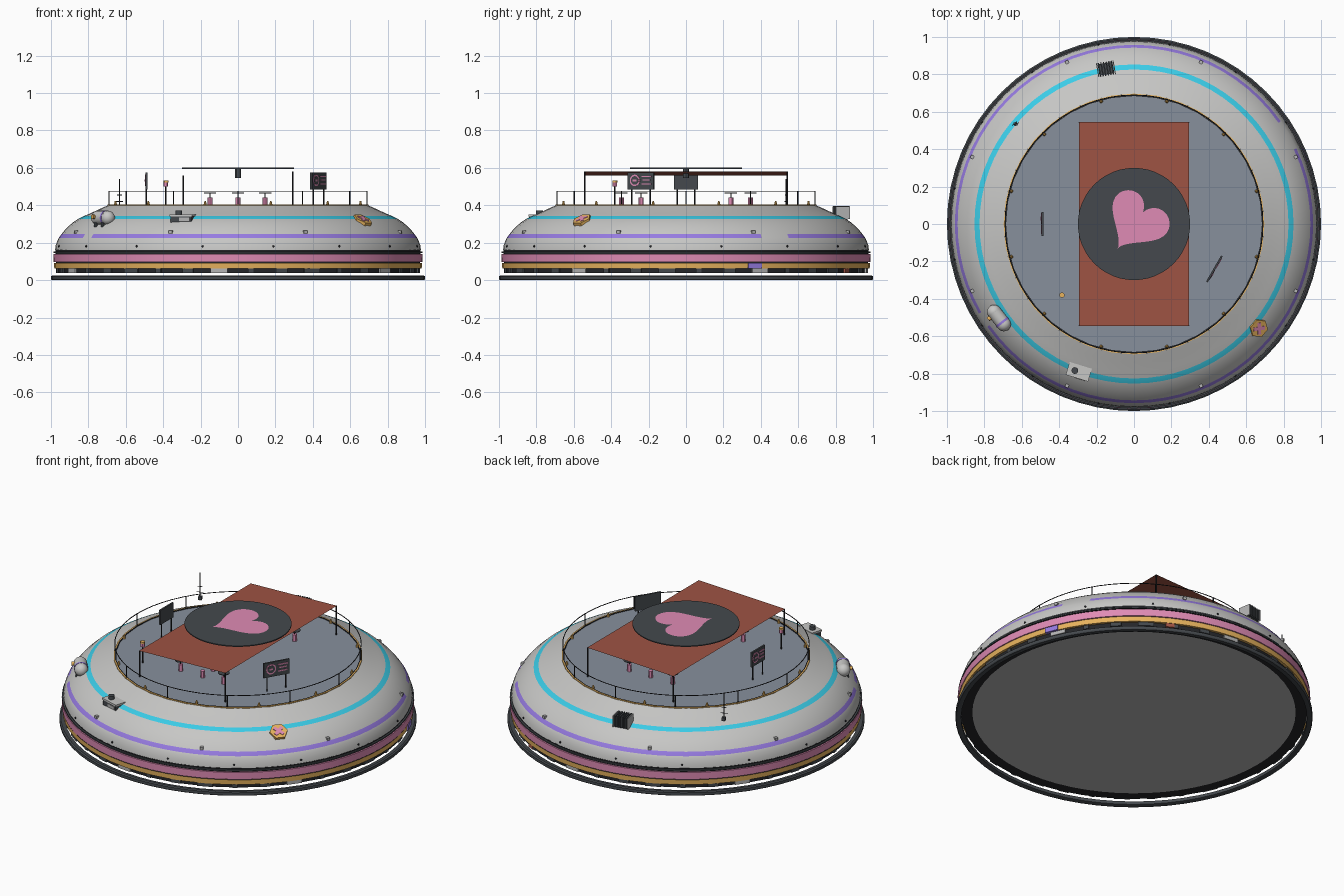
import bpy, bmesh
from math import sin, cos, radians, tau
from mathutils import Matrix, Vector

cube = bpy.data.objects.get("Cube")
if cube:
    bpy.data.objects.remove(cube)

COLOURS = {
    "hull_grey": (0.57, 0.57, 0.56), "deck_blue_grey": (0.245, 0.28, 0.335),
    "rust_red": (0.34, 0.087, 0.057), "slate": (0.058, 0.066, 0.074),
    "pink": (0.74, 0.26, 0.46), "cyan": (0.045, 0.62, 0.82),
    "purple": (0.31, 0.2, 0.76), "amber": (0.8, 0.45, 0.11),
    "near_black": (0.018, 0.019, 0.022), "light_grey": (0.46, 0.46, 0.46)}
MATS = []
HULL, DECK, RUST, SLATE, PINK, CYAN, PURPLE, AMBER, BLACK, GREY = range(len(COLOURS))
for name, rgb in COLOURS.items():
    m = bpy.data.materials.new(name)
    m.use_nodes = True
    m.diffuse_color = (*rgb, 1)
    m.node_tree.nodes["Principled BSDF"].inputs["Base Color"].default_value = (*rgb, 1)
    MATS.append(m)


class Part:
    """Collects coloured primitives into one object, placed by a base matrix."""

    def __init__(self, name, base=None):
        self.name, self.bm = name, bmesh.new()
        self.base = base or Matrix()

    def paint(self, verts, mat):
        for f in {f for v in verts for f in v.link_faces}:
            f.material_index = mat

    def box(self, mat, at, size, turn=0):
        mx = self.base @ Matrix.Translation(at) @ Matrix.Rotation(turn, 4, 'Z') @ Matrix.Diagonal((*size, 1))
        self.paint(bmesh.ops.create_cube(self.bm, size=1, matrix=mx)["verts"], mat)

    def rod(self, mat, a, b, r, r2=None, n=12):
        a, b = Vector(a), Vector(b)
        d = b - a
        mx = self.base @ Matrix.Translation((a + b) / 2) @ d.to_track_quat('Z', 'Y').to_matrix().to_4x4()
        self.paint(bmesh.ops.create_cone(self.bm, cap_ends=True, segments=n, radius1=r,
                   radius2=r if r2 is None else r2, depth=d.length, matrix=mx)["verts"], mat)

    def ball(self, mat, at, r):
        mx = self.base @ Matrix.Translation(at)
        self.paint(bmesh.ops.create_uvsphere(self.bm, u_segments=20, v_segments=12,
                   radius=r, matrix=mx)["verts"], mat)

    def lathe(self, profile, mats, n=64, closed=False, caps=(None, None)):
        rings = [[self.bm.verts.new((r * cos(tau * i / n), r * sin(tau * i / n), z))
                  for i in range(n)] for r, z in profile]
        pairs = list(zip(rings, rings[1:] + (rings[:1] if closed else [])))
        for k, (lo, hi) in enumerate(pairs):
            for i in range(n):
                j = (i + 1) % n
                f = self.bm.faces.new((lo[i], lo[j], hi[j], hi[i]))
                f.material_index = mats[k % len(mats)]
        for ring, mat in zip((rings[0][::-1], rings[-1]), caps):
            if mat is not None:
                self.bm.faces.new(ring).material_index = mat

    def done(self, smooth=True):
        mesh = bpy.data.meshes.new(self.name)
        self.bm.to_mesh(mesh)
        self.bm.free()
        for m in MATS:
            mesh.materials.append(m)
        ob = bpy.data.objects.new(self.name, mesh)
        bpy.context.collection.objects.link(ob)
        if smooth:
            bpy.ops.object.select_all(action='DESELECT')
            ob.select_set(True)
            bpy.context.view_layer.objects.active = ob
            bpy.ops.object.shade_smooth_by_angle(angle=radians(30))


def polar(r, deg, z):
    return Vector((r * cos(radians(deg)), r * sin(radians(deg)), z))


def place(x, y, z, turn):
    return Matrix.Translation((x, y, z)) @ Matrix.Rotation(radians(turn), 4, 'Z')


# Floating ground ring
p = Part("ground_ring")
p.lathe([(0.968, 0.003), (0.976, 0), (0.996, 0), (1, 0.006), (1, 0.02), (0.992, 0.025), (0.968, 0.022)],
        [SLATE], closed=True)
p.done()

# Lower skirt: coloured bands stacked round the hull
p = Part("banded_skirt")
p.lathe([(0.905, 0.038), (0.967, 0.038), (0.967, 0.062), (0.982, 0.062), (0.984, 0.092), (0.974, 0.092),
         (0.974, 0.096), (0.986, 0.096), (0.987, 0.139), (0.977, 0.139), (0.977, 0.145),
         (0.986, 0.145), (0.986, 0.153), (0.976, 0.153), (0.976, 0.16), (0.97, 0.162)],
        [BLACK, BLACK, AMBER, AMBER, BLACK, BLACK, PINK, PINK, PINK, BLACK, BLACK,
         SLATE, SLATE, BLACK, BLACK], caps=(GREY, None))
p.done()

# Domed hull with a full cyan stripe and a broken purple stripe
p = Part("dome_hull")
p.lathe([(0.978, 0.162), (0.975, 0.185), (0.965, 0.213), (0.958, 0.226), (0.943, 0.247), (0.92, 0.275),
         (0.885, 0.307), (0.853, 0.328), (0.826, 0.342), (0.79, 0.357), (0.74, 0.38), (0.695, 0.4)],
        [HULL, HULL, HULL, PURPLE, HULL, HULL, HULL, CYAN, HULL, HULL, HULL], n=72)
for f in p.bm.faces:
    c = f.calc_center_median().xy.normalized()
    if f.material_index == PURPLE and any(c.dot(polar(1, a, 0).xy) > 0.9985 for a in (30, 211)):
        f.material_index = HULL
p.done()

# Deck with its rim
p = Part("deck")
p.lathe([(0.697, 0.397), (0.697, 0.404), (0.69, 0.404), (0.684, 0.404), (0.684, 0.4)],
        [AMBER, AMBER, BLACK, BLACK], n=36, caps=(None, DECK))
p.done()

# Service blocks under the skirt
p = Part("skirt_blocks")
for i in range(36):
    w = 0.03 + 0.03 * (i % 3)
    p.box(GREY if i % 6 == 2 else SLATE, polar(0.964, i * 10 + 4, 0.05), (0.02, w, 0.022), radians(i * 10 + 4))
p.box(PURPLE, polar(0.978, 22, 0.076), (0.02, 0.08, 0.03), radians(22))
p.box(RUST, polar(0.968, 62, 0.051), (0.02, 0.05, 0.024), radians(62))
p.done(False)

# Rivets and small lamps on the hull
p = Part("hull_rivets")
for i in range(16):
    a = i * 22.5 + 11.25
    p.rod(BLACK, polar(0.965, a, 0.18), polar(0.979, a, 0.181), 0.006, n=8)
for i in range(8):
    a = i * 45 + 22.5
    p.box(GREY, polar(0.937, a, 0.257), (0.018, 0.018, 0.016), radians(a))
p.done(False)

# Deck railing and edge lamps
p = Part("railing")
p.lathe([(0.688, 0.474), (0.692, 0.474), (0.692, 0.477), (0.688, 0.477)], [BLACK], closed=True)
for i in range(12):
    p.rod(BLACK, polar(0.69, i * 30, 0.4), polar(0.69, i * 30, 0.476), 0.003, n=8)
    p.rod(AMBER, polar(0.678, i * 30 + 15, 0.4), polar(0.678, i * 30 + 15, 0.422), 0.009, 0.004, n=8)
p.done(False)


# Sloping canopy on four posts
def roof_z(x):
    return 0.57 + x / 30


p = Part("canopy_roof")
p.bm.faces.new([p.bm.verts.new((x, y, roof_z(x)))
                for x, y in ((-0.295, -0.545), (0.295, -0.545), (0.295, 0.545), (-0.295, 0.545))])
p.paint(p.bm.verts, RUST)
p.done(False)
p = Part("canopy_posts")
for x in (-0.292, 0.292):
    for y in (-0.542, 0.542):
        p.rod(BLACK, (x, y, 0.4), (x, y, roof_z(x)), 0.004, n=8)
p.done()

# Round roof emblem: disc, hub and heart plate
p = Part("emblem_disc")
p.rod(SLATE, (0, 0, 0.595), (0, 0, 0.601), 0.3, n=48)
p.rod(SLATE, (0, 0, 0.545), (0, 0, 0.596), 0.016)
p.done()
p = Part("heart_plate", place(0.015, 0.016, 0.604, -35))
k = 0.0105
outline = []
for i in range(48):
    t = -tau * i / 48
    outline.append(p.bm.verts.new(p.base @ Vector((
        16 * k * sin(t) ** 3, k * (13 * cos(t) - 5 * cos(2 * t) - 2 * cos(3 * t) - cos(4 * t)), 0))))
p.bm.faces.new(outline).material_index = PINK
p.done(False)

# Two billboards with glowing line art on the outer side
for name, x, y, turn, w in (("front_billboard", 0.43, -0.24, 60, 0.16), ("side_billboard", -0.49, 0, -90, 0.13)):
    p = Part(name, place(x, y, 0, turn))
    p.box(SLATE, (0, 0, 0.53), (w, 0.01, 0.09))
    for s in (-1, 1):
        p.rod(BLACK, (s * w * 0.36, 0, 0.4), (s * w * 0.36, 0, 0.49), 0.004, n=8)
    ring = -w * 0.22
    p.rod(PINK, (ring, -0.004, 0.533), (ring, -0.007, 0.533), 0.031, n=20)
    p.rod(SLATE, (ring, -0.004, 0.533), (ring, -0.008, 0.533), 0.023, n=20)
    p.box(PINK, (ring, -0.007, 0.533), (0.022, 0.005, 0.01))
    for z, size in ((0.554, 0.38), (0.535, 0.3), (0.514, 0.36)):
        p.box(PINK, (w * 0.23, -0.006, z), (w * size, 0.004, 0.007))
    p.done()

# Tables with pink stools under the canopy
p = Part("tables_and_stools")
for x, y in ((-0.15, 0.345), (0, 0.24), (0.145, 0.345)):
    for s in (-1, 1):
        p.rod(PINK, (x, s * y, 0.4), (x, s * y, 0.442), 0.013)
        p.rod(BLACK, (x, s * y, 0.44), (x, s * y, 0.465), 0.003, n=8)
        p.rod(SLATE, (x, s * y, 0.464), (x, s * y, 0.468), 0.033, n=16)
for y in (-0.345, 0.345):
    p.rod(PINK, (0, y, 0.4), (0, y, 0.442), 0.013)
p.done()

# Deck lamp
p = Part("deck_lamp", place(-0.385, -0.38, 0, 0))
p.rod(BLACK, (0, 0, 0.4), (0, 0, 0.5), 0.004)
p.rod(PINK, (0, 0, 0.5), (0, 0, 0.522), 0.012)
p.rod(AMBER, (0, 0, 0.522), (0, 0, 0.532), 0.014)
p.done()

# Antenna mast
p = Part("antenna", place(-0.633, 0.535, 0, 20))
p.box(SLATE, (0, 0, 0.385), (0.02, 0.02, 0.02))
p.rod(BLACK, (0, 0, 0.37), (0, 0, 0.54), 0.003, n=8)
for z, l in ((0.42, 0.02), (0.455, 0.014)):
    p.rod(BLACK, (-l, 0, z), (l, 0, z), 0.002, n=6)
p.done()

# Finned cooling unit with pale end panels
p = Part("cooling_unit", place(-0.15, 0.83, 0, 10))
p.box(SLATE, (0, 0, 0.355), (0.08, 0.06, 0.06))
for i in range(6):
    p.box(SLATE, (-0.035 + i * 0.014, 0, 0.362), (0.007, 0.074, 0.066))
for s in (-1, 1):
    p.box(GREY, (s * 0.045, 0, 0.36), (0.005, 0.076, 0.068))
p.done(False)

# Vent box with a pale lid and round fan
p = Part("vent_box", place(-0.295, -0.79, 0, -17))
p.box(SLATE, (0, 0, 0.326), (0.118, 0.066, 0.036))
p.box(HULL, (0, 0, 0.346), (0.125, 0.072, 0.01))
p.box(GREY, (0.02, -0.032, 0.326), (0.06, 0.01, 0.018))
p.rod(SLATE, (-0.022, 0, 0.35), (-0.022, 0, 0.372), 0.018, n=16)
p.done()

# Pressure tank lying on the slope
p = Part("pressure_tank", place(-0.722, -0.503, 0.333, -52))
p.rod(HULL, (-0.042, 0, 0), (0.042, 0, 0), 0.038, n=20)
p.rod(PURPLE, (0.022, 0, 0), (0.034, 0, 0), 0.0395, n=20)
for s in (-1, 1):
    p.ball(HULL, (s * 0.042, 0, 0), 0.038)
    p.box(SLATE, (s * 0.03, 0, -0.035), (0.015, 0.06, 0.03))
p.rod(AMBER, (-0.03, -0.035, 0.005), (-0.03, -0.05, 0.005), 0.012)
p.done()

# Hexagonal badge with a pink cross, tilted to the slope
tilt = Matrix.Rotation(radians(-40), 4, 'Z') @ Matrix.Rotation(radians(30), 4, 'Y')
p = Part("hex_badge", Matrix.Translation((0.665, -0.555, 0.318)) @ tilt)
p.rod(AMBER, (0, 0, -0.012), (0, 0, 0.012), 0.052, n=6)
for a in (45, 135):
    p.box(PINK, (0, 0, 0.012), (0.066, 0.02, 0.006), radians(a))
p.done(False)
